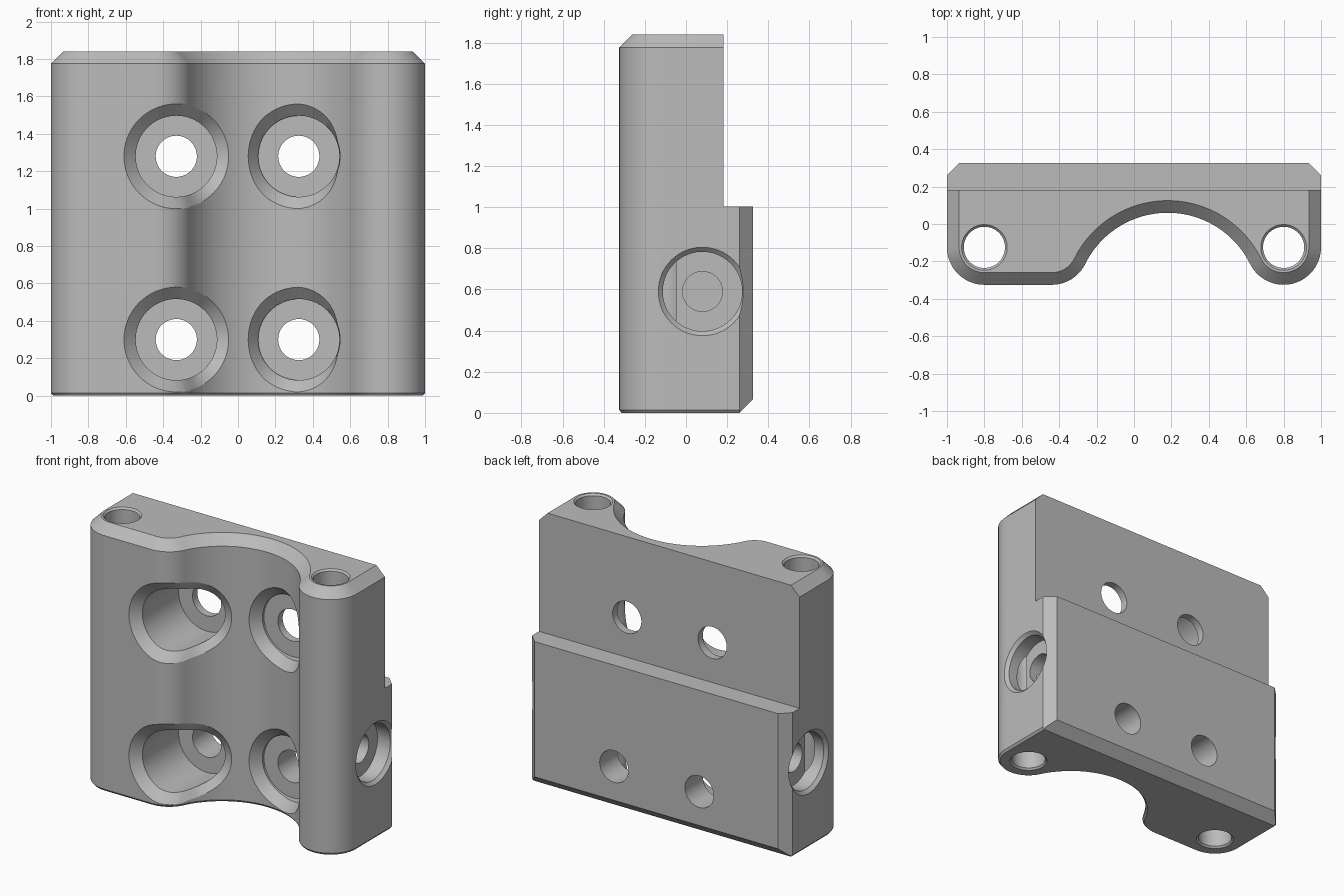
import bpy, bmesh, math
from mathutils import Vector

if "Cube" in bpy.data.objects:
    bpy.data.objects.remove(bpy.data.objects["Cube"], do_unlink=True)

TOP = 1.84
BACK, BACK_EDGE = 0.325, 0.26      # rear face and where its bevel starts
POST_X, POST_Y, POST_R = 0.8, -0.125, 0.2
GROOVE_X, GROOVE_Y, GROOVE_R = 0.18, -0.432, 0.492
BEVEL = 0.065

grey = bpy.data.materials.new("machined_grey")
grey.use_nodes = True
colour = (0.5, 0.5, 0.5, 1)
grey.diffuse_color = colour
grey.node_tree.nodes["Principled BSDF"].inputs["Base Color"].default_value = colour


def loft(name, rings):
    """Closed solid through rings that have equal point counts."""
    bm = bmesh.new()
    loops = [[bm.verts.new(p) for p in ring] for ring in rings]
    n = len(loops[0])
    for a, b in zip(loops, loops[1:]):
        for i in range(n):
            j = (i + 1) % n
            bm.faces.new((a[i], a[j], b[j], b[i]))
    bm.faces.new(loops[0])
    bm.faces.new(loops[-1])
    bmesh.ops.remove_doubles(bm, verts=bm.verts, dist=1e-5)
    bmesh.ops.recalc_face_normals(bm, faces=bm.faces)
    mesh = bpy.data.meshes.new(name)
    bm.to_mesh(mesh)
    bm.free()
    mesh.materials.append(grey)
    obj = bpy.data.objects.new(name, mesh)
    bpy.context.collection.objects.link(obj)
    return obj


def arc(cx, cy, r, start, end, steps=20):
    return [(cx + r * math.cos(math.radians(start + (end - start) * i / steps)),
             cy + r * math.sin(math.radians(start + (end - start) * i / steps)))
            for i in range(steps + 1)]


# Angle at which the groove meets the rounded lands beside it
MEET = math.degrees(math.atan2(POST_Y - GROOVE_Y, POST_X - GROOVE_X))
LAND_X = 2 * GROOVE_X - POST_X


def section(z, inset, back):
    """Horizontal outline, with the front and sides moved in by inset."""
    side = 1 - inset
    corner = min(side, 1 - (back - BACK_EDGE))
    r = POST_R - inset
    pts = [(corner, back), (-corner, back), (-side, BACK_EDGE)]
    pts += arc(-POST_X, POST_Y, r, 180, 270)
    pts += arc(LAND_X, POST_Y, r, 270, 360 + MEET * -1)
    pts += arc(GROOVE_X, GROOVE_Y, GROOVE_R + inset, 180 - MEET, MEET, 48)[1:-1]
    pts += arc(POST_X, POST_Y, r, 180 + MEET, 360)
    pts += [(side, BACK_EDGE)]
    return [(x, y, z) for x, y in pts]


def front_surface(x):
    """Depth of the front face at x, and its slope."""
    u = abs(x - GROOVE_X)
    limit = GROOVE_R * math.cos(math.radians(MEET))
    if u < limit:
        h = math.sqrt(GROOVE_R ** 2 - u * u)
        return GROOVE_Y + h, -(x - GROOVE_X) / h
    v = POST_X - GROOVE_X - u
    if v > 0:
        return POST_Y - math.sqrt(POST_R ** 2 - v * v), 0
    return POST_Y - POST_R, 0


def drill(name, start, axis, stations, sides=64):
    """Round cutter along an axis; stations are (depth, radius)."""
    axis = Vector(axis)
    u = axis.orthogonal().normalized()
    v = axis.cross(u)
    angles = [math.tau * i / sides for i in range(sides)]
    return loft(name, [[Vector(start) + axis * d + (u * math.cos(a) + v * math.sin(a)) * r
                        for a in angles] for d, r in stations])


def counterbore(name, cx, cz, bore=0.217, floor=0.13, sides=72):
    """Stepped hole whose bevel follows the curved front face."""
    front, lip, throat, bottom, neck, end = ([] for _ in range(6))
    for i in range(sides):
        a = math.tau * i / sides
        c, s = math.cos(a), math.sin(a)
        y_in, slope = front_surface(cx + bore * c)
        rise = max(0, -slope * c)
        r = bore + BEVEL * max(0.06, 1 - rise)
        y_out = front_surface(cx + r * c)[0]
        at = lambda rad, y: (cx + rad * c, y, cz + rad * s)
        front.append(at(r, -0.6))
        lip.append(at(r, y_out - 0.002))
        throat.append(at(bore, min(y_in + 0.058, floor - 0.008)))
        bottom.append(at(bore, floor))
        neck.append(at(0.11, floor))
        end.append(at(0.11, 0.6))
    return loft(name, [front, lip, throat, bottom, neck, end])


# Body: lofted outline with a heavy top bevel and a fine bottom one
body = loft("mounting_block", [
    section(0, 0.012, BACK_EDGE),
    section(0.015, 0, BACK_EDGE + 0.015),
    section(BEVEL, 0, BACK),
    section(TOP - BEVEL, 0, BACK),
    section(TOP, BEVEL, BACK),
])

# Step cut from the upper rear
cutters = [loft("rear_step_cutter", [
    [(x, y, z) for x, y in ((-2, 0.183), (2, 0.183), (2, 1), (-2, 1))] for z in (1.003, 3)])]

for side in (-1, 1):
    # Vertical pin holes with a fine bevel at both ends
    cutters.append(drill("pin_hole_cutter", (side * POST_X, POST_Y, 0), (0, 0, 1), [
        (-0.1, 0.122), (0, 0.122), (0.012, 0.11),
        (TOP - 0.012, 0.11), (TOP, 0.122), (TOP + 0.1, 0.122)]))
    # Stepped blind holes in the side faces
    cutters.append(drill("side_hole_cutter", (side, 0.08, 0.59), (-side, 0, 0), [
        (-0.2, 0.215), (0, 0.215), (0.022, 0.193),
        (0.12, 0.193), (0.12, 0.097), (0.42, 0.097)]))

# Four counterbored screw holes
for x in (-0.33, 0.325):
    for z in (0.3, 1.28):
        cutters.append(counterbore("screw_hole_cutter", x, z))

bpy.context.view_layer.objects.active = body
for cutter in cutters:
    cutter.hide_render = True
    mod = body.modifiers.new("cut", 'BOOLEAN')
    mod.operation = 'DIFFERENCE'
    mod.solver = 'EXACT'
    mod.object = cutter
    bpy.ops.object.modifier_apply(modifier=mod.name)
    bpy.data.objects.remove(cutter, do_unlink=True)

bpy.ops.object.select_all(action='DESELECT')
body.select_set(True)
bpy.ops.object.shade_smooth_by_angle(angle=math.radians(25))
